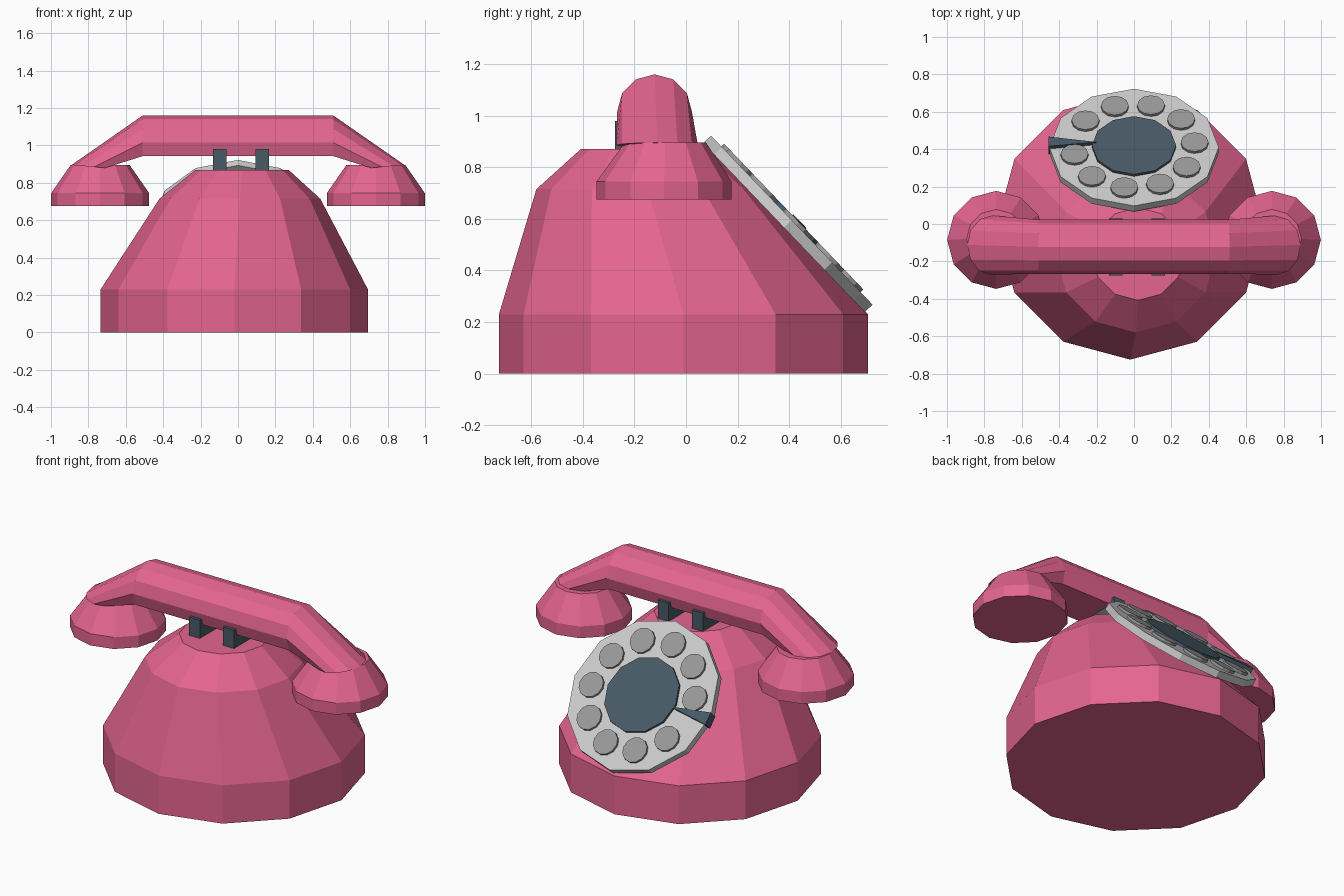
import bpy, bmesh
from math import sin, cos, radians, tau
from mathutils import Matrix, Vector

if "Cube" in bpy.data.objects:
    bpy.data.objects.remove(bpy.data.objects["Cube"])


def material(name, rgb):
    m = bpy.data.materials.new(name)
    m.diffuse_color = (*rgb, 1)
    m.use_nodes = True
    m.node_tree.nodes["Principled BSDF"].inputs["Base Color"].default_value = m.diffuse_color
    return m


PINK = material("pink", (0.78, 0.13, 0.28))
SLATE = material("slate", (0.065, 0.102, 0.133))
LIGHT = material("light_grey", (0.52, 0.52, 0.52))
MID = material("mid_grey", (0.32, 0.32, 0.32))


def loft(name, rings, mat, matrix=Matrix()):
    """Skin a list of equal-length closed rings and cap both ends."""
    bm = bmesh.new()
    loops = [[bm.verts.new(matrix @ Vector(p)) for p in r] for r in rings]
    n = len(loops[0])
    for a, b in zip(loops, loops[1:]):
        for i in range(n):
            j = (i + 1) % n
            bm.faces.new((a[i], a[j], b[j], b[i]))
    bm.faces.new(loops[0][::-1])
    bm.faces.new(loops[-1])
    bmesh.ops.recalc_face_normals(bm, faces=bm.faces)
    me = bpy.data.meshes.new(name)
    bm.to_mesh(me)
    bm.free()
    me.materials.append(mat)
    ob = bpy.data.objects.new(name, me)
    bpy.context.collection.objects.link(ob)
    return ob


def ring(x, y, z, r, n=12):
    return [(x + r * cos(tau * i / n), y + r * sin(tau * i / n), z) for i in range(n)]


def rect(x0, x1, y0, y1, z):
    return [(x0, y0, z), (x1, y0, z), (x1, y1, z), (x0, y1, z)]


# Body: twelve-sided, leaning back toward the cradle
loft("body", [ring(-0.02, -0.01, 0, 0.715), ring(-0.02, -0.01, 0.23, 0.715),
              ring(0.01, -0.15, 0.715, 0.43), ring(0.022, -0.16, 0.87, 0.248)], PINK)

# Cradle prongs
for side, x in (("left", -0.097), ("right", 0.13)):
    loft(f"cradle_prong_{side}", [rect(x - 0.036, x + 0.036, -0.275, 0.03, z)
                                  for z in (0.84, 0.98)], SLATE)

# Handset bar: round section with a flat underside, bent down at both ends
section = [(0.145 * cos(radians(a)), 0.145 * sin(radians(a))) for a in range(-30, 211, 30)]


def bar_end(s):
    return [(s * (0.71 + (h + 0.0725) * 0.83), -0.112 + w * 1.09,
             0.88 + (h + 0.0725) * 0.07) for w, h in section]


def bar_mid(s):
    return [(s * 0.51, -0.122 + w, 1.015 + h) for w, h in section]


loft("handset_bar", [bar_end(-1), bar_mid(-1), bar_mid(1), bar_end(1)], PINK)

# Ear and mouth cups
for name, s in (("ear_cup", -1), ("mouth_cup", 1)):
    x = s * 0.737
    loft(name, [ring(x, -0.085, 0.675, 0.262), ring(x, -0.085, 0.745, 0.262),
                ring(x, -0.08, 0.895, 0.158)], PINK)

# Dial, built flat then tilted onto the sloping face
tilt = Matrix.Translation((0, 0.41, 0.595)) @ Matrix.Rotation(radians(-46.3), 4, 'X')
loft("dial_plate", [ring(0, 0, -0.042, 0.453), ring(0, 0, 0, 0.453)], LIGHT, tilt)
loft("dial_centre", [ring(0, 0, -0.01, 0.225), ring(0, 0, 0.015, 0.225)], SLATE, tilt)
for i in range(10):
    a = radians(143 - 34.6 * i)
    x, y = 0.325 * cos(a), 0.325 * sin(a)
    loft(f"finger_disc_{i}", [ring(x, y, -0.01, 0.074), ring(x, y, 0.015, 0.074)], MID, tilt)

# Finger stop: wedge widening toward the rim
loft("finger_stop", [[(-0.2, 0.02, z), (-0.456, 0.062, z), (-0.456, -0.012, z)]
                     for z in (-0.04, 0.02)], SLATE, tilt)
